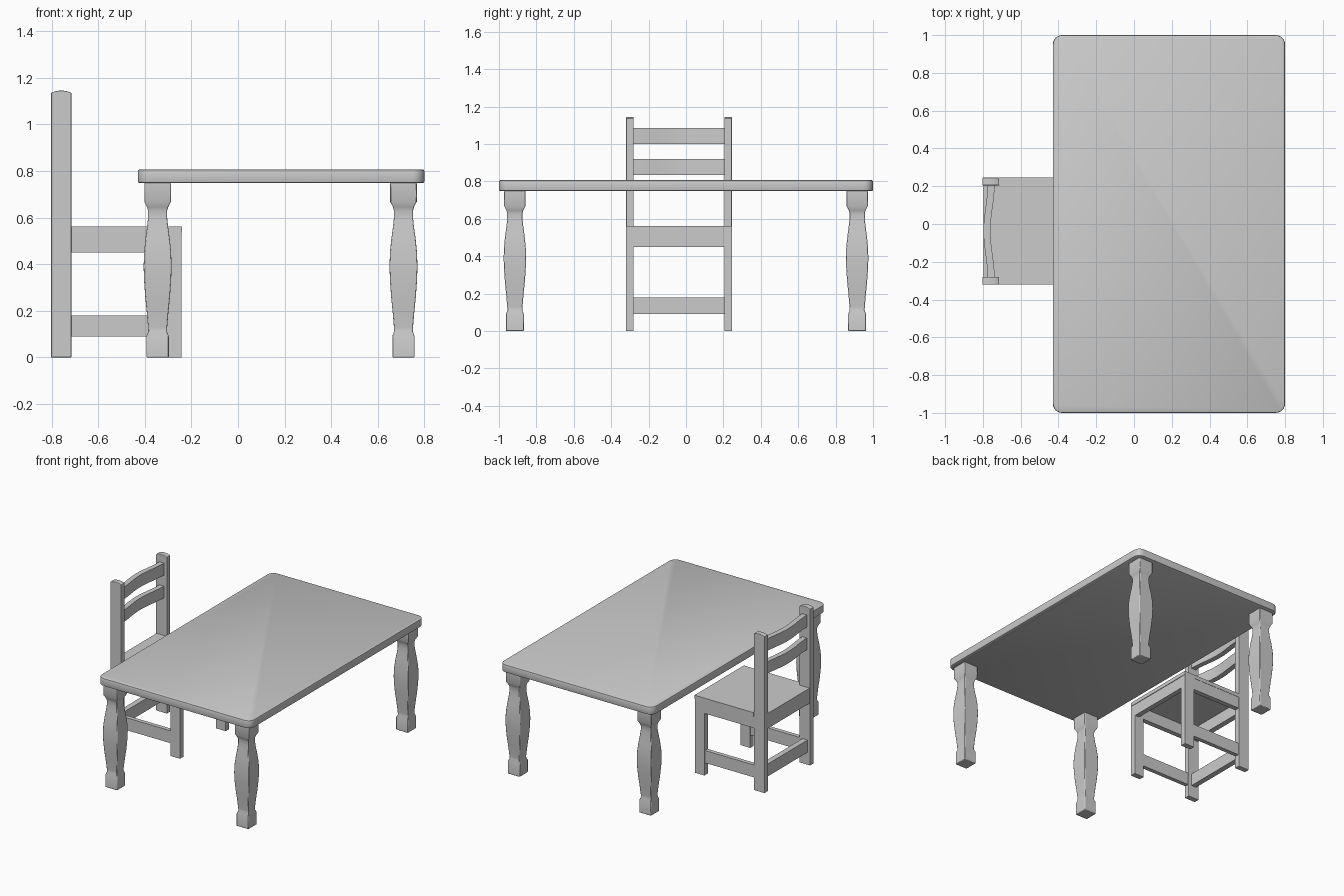
import bpy, bmesh, math

if "Cube" in bpy.data.objects:
    bpy.data.objects.remove(bpy.data.objects["Cube"])


def finish(bm, name, bevel=0.0, segments=2, smooth=False):
    bmesh.ops.recalc_face_normals(bm, faces=bm.faces)
    me = bpy.data.meshes.new(name)
    bm.to_mesh(me)
    bm.free()
    ob = bpy.data.objects.new(name, me)
    bpy.context.collection.objects.link(ob)
    if bevel:
        m = ob.modifiers.new("soft_edges", 'BEVEL')
        m.width, m.segments, m.limit_method = bevel, segments, 'ANGLE'
        m.angle_limit = math.radians(40)
    if smooth:
        bpy.ops.object.select_all(action='DESELECT')
        ob.select_set(True)
        bpy.context.view_layer.objects.active = ob
        bpy.ops.object.shade_smooth_by_angle(angle=math.radians(35))
    return ob


def loft(rings, name, **kw):
    """Skin a list of equal-length point rings and cap both ends."""
    bm = bmesh.new()
    vs = [[bm.verts.new(p) for p in r] for r in rings]
    n = len(vs[0])
    for a, b in zip(vs, vs[1:]):
        for i in range(n):
            j = (i + 1) % n
            bm.faces.new((a[i], a[j], b[j], b[i]))
    bm.faces.new(vs[0])
    bm.faces.new(vs[-1])
    return finish(bm, name, **kw)


def box(name, x0, x1, y0, y1, z0, z1, **kw):
    rings = [[(x0, y0, z), (x1, y0, z), (x1, y1, z), (x0, y1, z)] for z in (z0, z1)]
    return loft(rings, name, **kw)


# Table top: rounded rectangle with softened upper and lower rims
def rounded_rect(inset, z):
    x0, x1, y0, y1, r = -0.43, 0.80, -1.0, 1.0, 0.05
    pts = []
    for cx, cy, a0 in ((x1 - r, y1 - r, 0), (x0 + r, y1 - r, 90),
                       (x0 + r, y0 + r, 180), (x1 - r, y0 + r, 270)):
        for k in range(7):
            a = math.radians(a0 + 15 * k)
            pts.append((cx + (r - inset) * math.cos(a), cy + (r - inset) * math.sin(a), z))
    return pts


loft([rounded_rect(i, z) for i, z in ((0.008, 0.748), (0.002, 0.751), (0, 0.757),
                                      (0, 0.798), (0.002, 0.804), (0.008, 0.807))],
     "table_top", smooth=True)

# Table legs: square baluster, (half width, height) profile
PROFILE = [(0.048, 0), (0.048, 0.09), (0.040, 0.112), (0.041, 0.13), (0.046, 0.19),
           (0.053, 0.26), (0.058, 0.33), (0.060, 0.39), (0.058, 0.45), (0.052, 0.51),
           (0.045, 0.56), (0.041, 0.60), (0.041, 0.63), (0.045, 0.645), (0.057, 0.668),
           (0.057, 0.75)]
for cx in (-0.345, 0.71):
    for cy in (-0.915, 0.915):
        loft([[(cx + sx * h, cy + sy * h, z) for sx, sy in ((-1, -1), (1, -1), (1, 1), (-1, 1))]
              for h, z in PROFILE], "table_leg", bevel=0.004, smooth=True)

# Chair: sides at y0 and y1, boards T thick
Y0, Y1, T = -0.32, 0.245, 0.04
for y in (Y0, Y1 - T):
    # back post with gently domed top
    outline = [(-0.802, 0), (-0.715, 0), (-0.715, 1.136)]
    outline += [(-0.7585 + 0.0435 * t, 1.145 - 0.009 * t * t) for t in (0.6, 0.2, -0.2, -0.6, -1)]
    loft([[(x, yy, z) for x, z in outline] for yy in (y, y + T)],
         "back_post", bevel=0.003)
    box("front_leg", -0.32, -0.242, y, y + T, 0, 0.54)
    box("side_apron", -0.72, -0.315, y + 0.002, y + T - 0.002, 0.45, 0.54)
    box("side_stretcher", -0.72, -0.315, y + 0.005, y + T - 0.005, 0.09, 0.18)

# Cross boards between the sides
box("front_apron", -0.28, -0.244, Y0 + T, Y1 - T, 0.45, 0.54)
box("back_apron", -0.795, -0.755, Y0 + T, Y1 - T, 0.45, 0.54)
box("back_stretcher", -0.78, -0.74, Y0 + T, Y1 - T, 0.09, 0.18)

# Seat board notched around the back posts
seat = [(-0.24, Y0), (-0.24, Y1), (-0.715, Y1), (-0.715, Y1 - T),
        (-0.798, Y1 - T), (-0.798, Y0 + T), (-0.715, Y0 + T), (-0.715, Y0)]
loft([[(x, y, z) for x, y in seat] for z in (0.535, 0.562)], "seat")

# Curved back rails, bowed backwards between the posts
ya, yb, N = Y0 + T - 0.005, Y1 - T + 0.005, 16
for z0, z1 in ((0.835, 0.92), (1.0, 1.087)):
    rings = []
    for k in range(N + 1):
        t = k / N
        x = -0.775 - 0.022 * (0.5 - 0.5 * math.cos(2 * math.pi * t))
        y = ya + (yb - ya) * t
        rings.append([(x, y, z0), (x + 0.037, y, z0), (x + 0.037, y, z1), (x, y, z1)])
    loft(rings, "back_rail", smooth=True)
